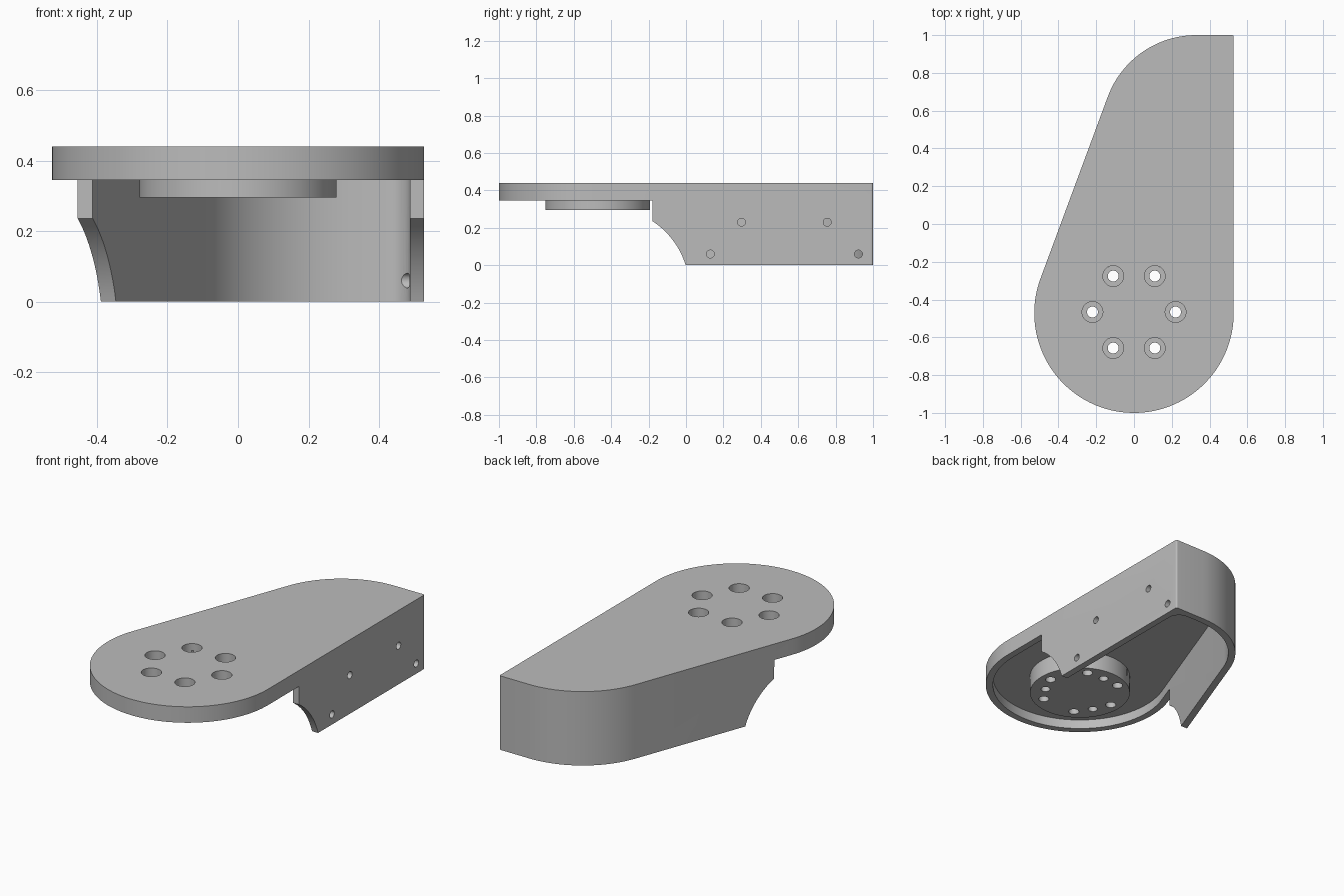
import bpy
import bmesh
from math import cos, sin, pi, atan2, radians
from mathutils import Vector

if "Cube" in bpy.data.objects:
    bpy.data.objects.remove(bpy.data.objects["Cube"])

HEIGHT, WALL = 0.44, 0.04
PLATE_BOTTOM, RIM_BOTTOM, BOSS_BOTTOM = 0.40, 0.345, 0.295
HUB_Y, HUB_R, TIP_R = -0.472, 0.528, 0.5


def arc(cx, cy, r, start, end, steps):
    return [(cx + r * cos(start + (end - start) * i / steps),
             cy + r * sin(start + (end - start) * i / steps)) for i in range(steps + 1)]


def outline(inset, corner):
    """Teardrop plan: round hub, straight right side, rounded tip."""
    slope = radians(159.5)
    right, top = HUB_R - inset, 1 - inset
    return (arc(0, HUB_Y, HUB_R - inset, slope, 2 * pi, 64)
            + arc(right - corner, top - corner, corner, 0, pi / 2, 8)
            + arc(0.33, 1 - TIP_R, TIP_R - inset, pi / 2, slope, 24))


def add_prism(bm, points, direction):
    face = bm.faces.new([bm.verts.new(p) for p in points])
    moved = bmesh.ops.extrude_face_region(bm, geom=[face])["geom"]
    bmesh.ops.translate(bm, vec=direction,
                        verts=[v for v in moved if isinstance(v, bmesh.types.BMVert)])


def add_upright(bm, plan, z0, z1):
    add_prism(bm, [(x, y, z0) for x, y in plan], Vector((0, 0, z1 - z0)))


def add_sideways(bm, profile, x0, x1):
    add_prism(bm, [(x0, y, z) for y, z in profile], Vector((x1 - x0, 0, 0)))


def circle(x, y, r, steps=32):
    return arc(x, y, r, 0, 2 * pi, steps)[:-1]


def finish(name, bm):
    bmesh.ops.recalc_face_normals(bm, faces=bm.faces)
    mesh = bpy.data.meshes.new(name)
    bm.to_mesh(mesh)
    bm.free()
    obj = bpy.data.objects.new(name, mesh)
    bpy.context.collection.objects.link(obj)
    return obj


def combine(target, name, bm, operation="DIFFERENCE"):
    tool = finish(name, bm)
    tool.hide_render = True
    mod = target.modifiers.new(name, "BOOLEAN")
    mod.operation, mod.solver, mod.object = operation, "EXACT", tool
    bpy.context.view_layer.objects.active = target
    bpy.ops.object.modifier_apply(modifier=mod.name)
    bpy.data.objects.remove(tool)


# Outer body
bm = bmesh.new()
add_upright(bm, outline(0, 0.01), 0, HEIGHT)
body = finish("arm_housing", bm)

# Hollow underside
bm = bmesh.new()
add_upright(bm, outline(WALL, 0.07), -0.1, PLATE_BOTTOM)
combine(body, "cavity", bm)

# Open front below the rim, with curved wall ends
bm = bmesh.new()
cy, cz, r = -0.42, -0.13, 0.438
curve = arc(cy, cz, r, atan2(0.365, 0.24), atan2(0.13, 0.42), 16)
add_sideways(bm, [(-1.2, RIM_BOTTOM), (-0.18, RIM_BOTTOM)] + curve
             + [(0, -0.1), (-1.2, -0.1)], -1, 1)
combine(body, "front_opening", bm)

# Round mounting boss under the hub
bm = bmesh.new()
add_upright(bm, circle(0, HUB_Y, 0.28, 64), BOSS_BOTTOM, 0.42)
combine(body, "boss", bm, "UNION")


# Bolt holes, counterbores and blind pin holes
def hole_ring(name, count, first, ring, radius, z0, z1):
    cutter = bmesh.new()
    for i in range(count):
        a = first + 2 * pi * i / count
        add_upright(cutter, circle(ring * cos(a), HUB_Y + 0.006 + ring * sin(a), radius), z0, z1)
    combine(body, name, cutter)


hole_ring("bolt_holes", 6, 0, 0.22, 0.029, 0.2, 0.6)
hole_ring("counterbores", 6, 0, 0.22, 0.055, 0.35, 0.6)
hole_ring("pin_holes", 3, pi / 2, 0.2, 0.026, 0.2, 0.36)

# Screw holes through the straight side wall
bm = bmesh.new()
for y, z in ((0.13, 0.06), (0.297, 0.23), (0.755, 0.23), (0.922, 0.06)):
    add_sideways(bm, circle(y, z, 0.021), 0.42, 0.7)
combine(body, "side_holes", bm)

# Colour and shading
gray = bpy.data.materials.new("plain_gray")
gray.use_nodes = True
colour = (0.5, 0.5, 0.5, 1)
gray.diffuse_color = colour
gray.node_tree.nodes["Principled BSDF"].inputs["Base Color"].default_value = colour
body.data.materials.clear()
body.data.materials.append(gray)
for poly in body.data.polygons:
    poly.material_index = 0
bpy.ops.object.select_all(action="DESELECT")
body.select_set(True)
bpy.context.view_layer.objects.active = body
bpy.ops.object.shade_smooth_by_angle(angle=radians(30))
